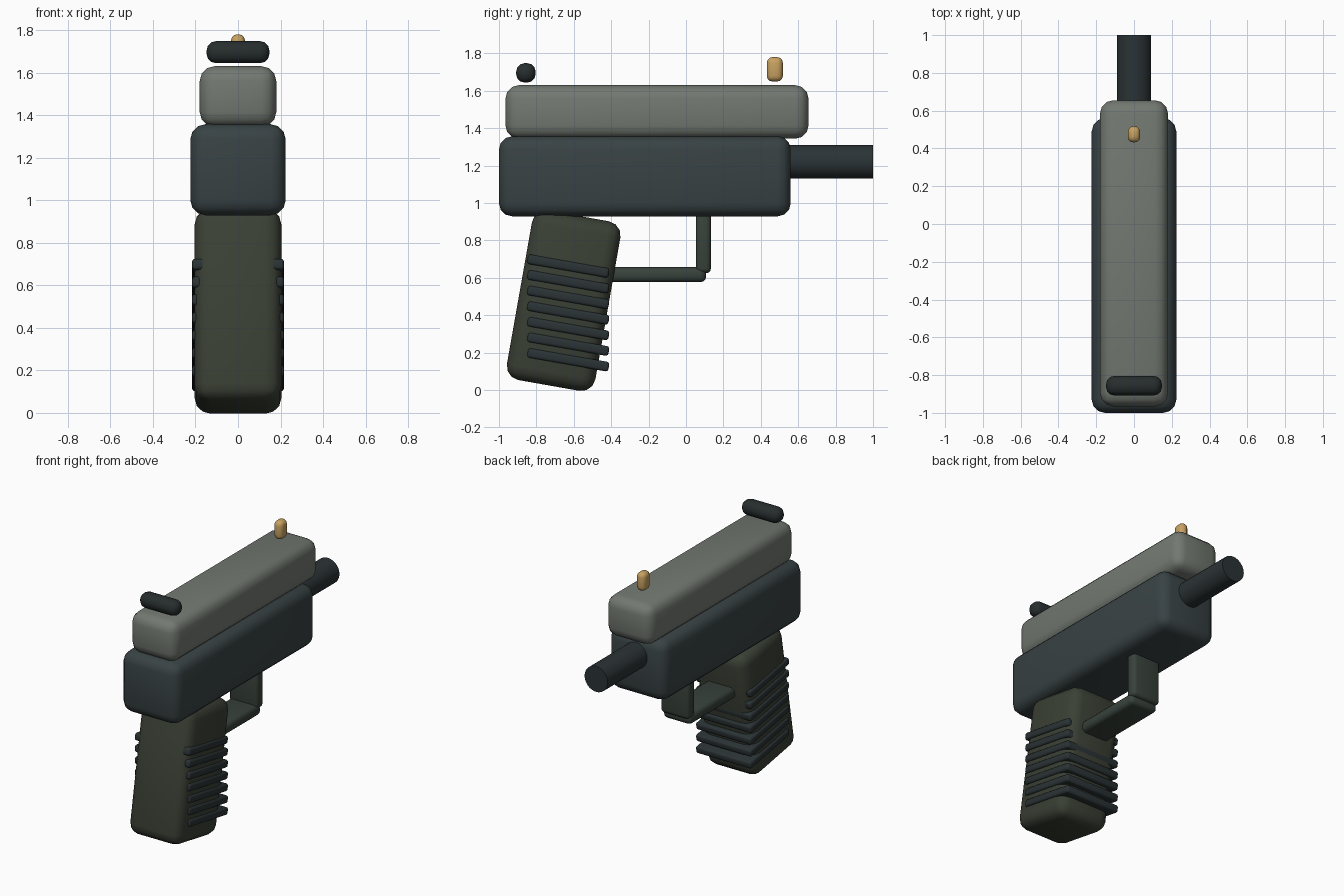
import bpy
import math

if "Cube" in bpy.data.objects:
    bpy.data.objects.remove(bpy.data.objects["Cube"])

LEAN = math.radians(-10)


def material(name, rgb):
    m = bpy.data.materials.new(name)
    m.diffuse_color = (*rgb, 1)
    m.use_nodes = True
    m.node_tree.nodes["Principled BSDF"].inputs["Base Color"].default_value = m.diffuse_color
    return m


slide_grey = material("slide_grey", (0.17, 0.19, 0.165))
frame_slate = material("frame_slate", (0.04, 0.055, 0.058))
grip_olive = material("grip_olive", (0.043, 0.052, 0.036))
guard_green = material("guard_green", (0.04, 0.055, 0.045))
dark_steel = material("dark_steel", (0.024, 0.033, 0.036))
near_black = material("near_black", (0.02, 0.027, 0.027))
brass = material("brass", (0.58, 0.36, 0.12))


def finish(name, mat):
    o = bpy.context.object
    o.name = name
    o.data.materials.append(mat)
    bpy.ops.object.shade_smooth_by_angle(angle=math.radians(40))
    return o


def rounded_box(name, centre, size, bevel, mat, lean=0.0):
    bpy.ops.mesh.primitive_cube_add(size=1, location=centre, rotation=(lean, 0, 0))
    o = bpy.context.object
    o.scale = size
    bpy.ops.object.transform_apply(location=False, rotation=False, scale=True)
    mod = o.modifiers.new("Bevel", "BEVEL")
    mod.width = bevel
    mod.segments = 3
    bpy.ops.object.modifier_apply(modifier=mod.name)
    return finish(name, mat)


# Upper slide and frame
rounded_box("slide", (0, -0.155, 1.487), (0.36, 1.62, 0.286), 0.07, slide_grey)
rounded_box("frame", (0, -0.22, 1.143), (0.448, 1.56, 0.428), 0.07, frame_slate)

# Barrel
bpy.ops.mesh.primitive_cylinder_add(vertices=32, radius=0.09, depth=0.6,
                                    location=(0, 0.7, 1.22),
                                    rotation=(math.pi / 2, 0, 0))
finish("barrel", dark_steel)

# Leaning grip with ribs that run right through it
rounded_box("grip", (0, -0.654, 0.478), (0.408, 0.48, 0.92), 0.075, grip_olive, LEAN)
for i in range(7):
    rounded_box(f"grip_rib_{i + 1}", (0, -0.63, 0.162 + 0.0835 * i),
                (0.432, 0.442, 0.052), 0.015, dark_steel, LEAN)

# Guard
rounded_box("guard_bottom", (0, -0.17, 0.617), (0.22, 0.555, 0.08), 0.03, guard_green)
rounded_box("guard_front", (0, 0.093, 0.795), (0.22, 0.08, 0.34), 0.025, guard_green)

# Sights floating just above the slide
rounded_box("rear_sight", (0, -0.856, 1.696), (0.296, 0.104, 0.104), 0.045, near_black)
rounded_box("front_sight", (0, 0.475, 1.715), (0.066, 0.086, 0.13), 0.03, brass)
